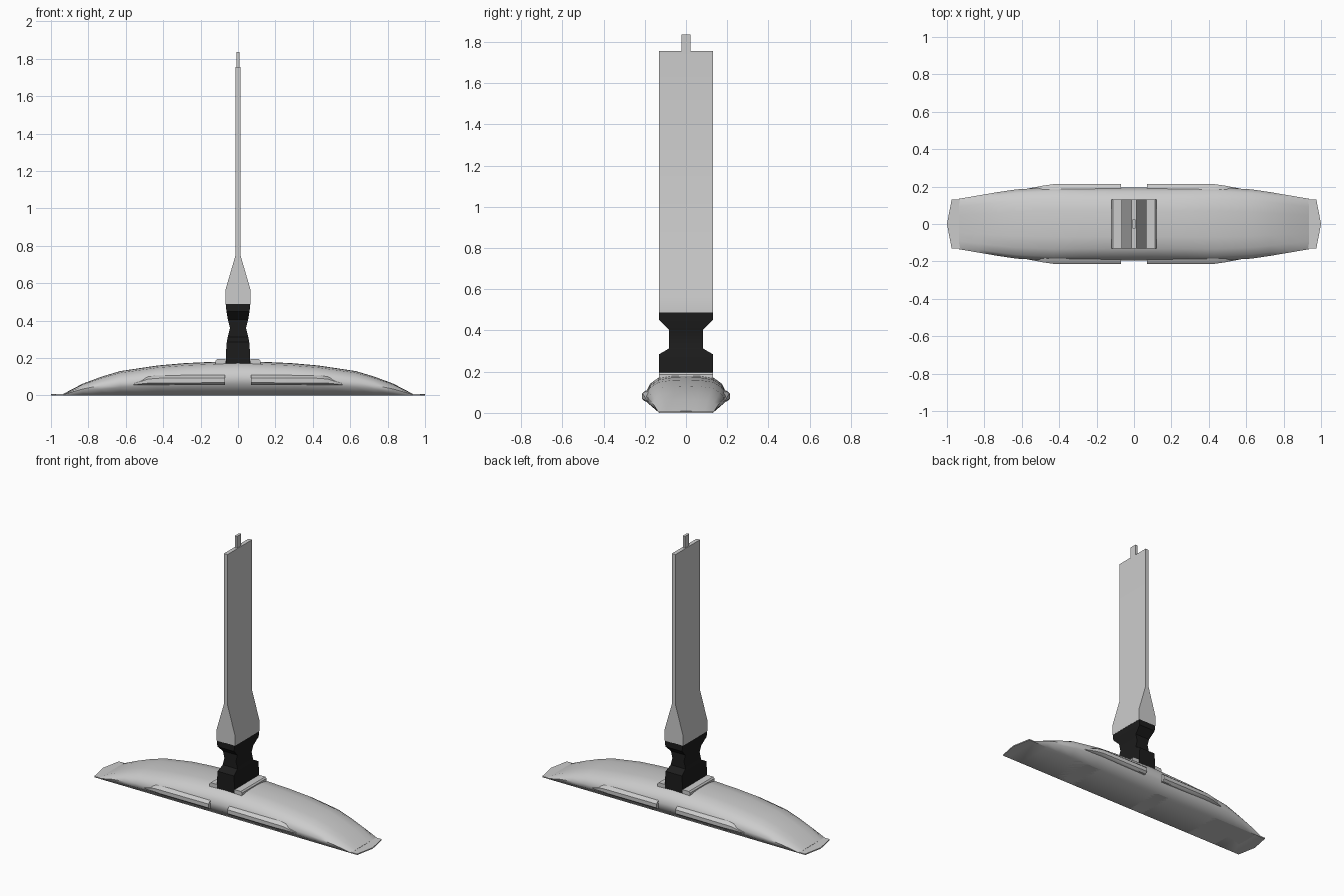
import bpy, bmesh, math

if "Cube" in bpy.data.objects:
    bpy.data.objects.remove(bpy.data.objects["Cube"])


def loft(name, rings, angle=40, mat=None):
    """Skin a list of equal-length closed rings and cap both ends."""
    bm = bmesh.new()
    vs = [[bm.verts.new(p) for p in r] for r in rings]
    n = len(rings[0])
    for a, b in zip(vs, vs[1:]):
        for i in range(n):
            j = (i + 1) % n
            bm.faces.new((a[i], a[j], b[j], b[i]))
    bm.faces.new(vs[0])
    bm.faces.new(vs[-1])
    bmesh.ops.recalc_face_normals(bm, faces=bm.faces)
    me = bpy.data.meshes.new(name)
    bm.to_mesh(me)
    bm.free()
    ob = bpy.data.objects.new(name, me)
    bpy.context.collection.objects.link(ob)
    if mat:
        me.materials.append(mat)
    bpy.ops.object.select_all(action='DESELECT')
    ob.select_set(True)
    bpy.context.view_layer.objects.active = ob
    bpy.ops.object.shade_smooth_by_angle(angle=math.radians(angle))
    return ob


def rect(hx, hy, z):
    return [(-hx, -hy, z), (hx, -hy, z), (hx, hy, z), (-hx, hy, z)]


black = bpy.data.materials.new("black_plastic")
black.diffuse_color = (0.012, 0.012, 0.012, 1)
black.use_nodes = True
black.node_tree.nodes["Principled BSDF"].inputs["Base Color"].default_value = black.diffuse_color


# Head: domed body lofted along x from (x, half width, height)
def head_section(x, w, h):
    k = h / 0.183
    half = [(min(0.13, w), 0), (0.97 * w, 0.06 * k), (w, 0.1 * k),
            (0.89 * w, 0.14 * k), (0.68 * w, 0.17 * k), (0.35 * w, 0.181 * k)]
    pts = half + [(0, h)] + [(-y, z) for y, z in reversed(half)]
    return [(x, y, z) for y, z in pts]


stations = [(0, 0.195, 0.185), (0.12, 0.195, 0.18), (0.28, 0.195, 0.173),
            (0.43, 0.197, 0.16), (0.63, 0.185, 0.13), (0.73, 0.17, 0.1),
            (0.83, 0.153, 0.063), (0.935, 0.135, 0.008)]
stations = [(-x, w, h) for x, w, h in reversed(stations[1:])] + stations
loft("head_body", [head_section(*s) for s in stations], 50)

# Thin sole plate with slightly pointed ends
outline = [(-1, 0), (-0.975, -0.13), (0.975, -0.13), (1, 0), (0.975, 0.13), (-0.975, 0.13)]
loft("sole_plate", [[(x, y, z) for x, y in outline] for z in (0, 0.007)])

# Side bumper rails, one in each quarter
rail = [(0.07, 0.213, 0.055, 0.107), (0.43, 0.213, 0.055, 0.104),
        (0.48, 0.206, 0.055, 0.098), (0.56, 0.191, 0.055, 0.065)]
for sx, nx in ((1, "right"), (-1, "left")):
    for sy, ny in ((1, "back"), (-1, "front")):
        rings = []
        for x, w, lo, hi in rail:
            d = (hi - lo) * 0.25
            sec = [(0.15, lo), (w - 0.015, lo), (w, lo + d), (w, hi - d),
                   (w - 0.015, hi), (0.15, hi + 0.012)]
            rings.append([(sx * x, sy * y, z) for y, z in sec])
        loft(f"bumper_rail_{ny}_{nx}", rings)

# Raised collar ridges either side of the joint
for s, n in ((1, "right"), (-1, "left")):
    prof = [(0.066, 0.14), (0.12, 0.14), (0.12, 0.186), (0.112, 0.195), (0.066, 0.195)]
    loft(f"collar_{n}", [[(s * x, y, z) for x, z in prof] for y in (-0.13, 0.13)])

# Black swivel joint with a pinched waist
joint = [(0.065, 0.13, 0.17), (0.065, 0.13, 0.22), (0.06, 0.13, 0.285),
         (0.055, 0.083, 0.312), (0.043, 0.083, 0.36), (0.054, 0.083, 0.405),
         (0.062, 0.13, 0.45), (0.066, 0.13, 0.49)]
loft("swivel_joint", [rect(*r) for r in joint], 40, black)

# Flat handle tapering up from its socket, with a small top tab
handle = [(0.067, 0.13, 0.488), (0.067, 0.13, 0.565), (0.013, 0.13, 0.75), (0.013, 0.13, 1.757)]
loft("handle", [rect(*r) for r in handle], 40)
loft("handle_tab", [rect(0.008, 0.023, z) for z in (1.7, 1.836)])
